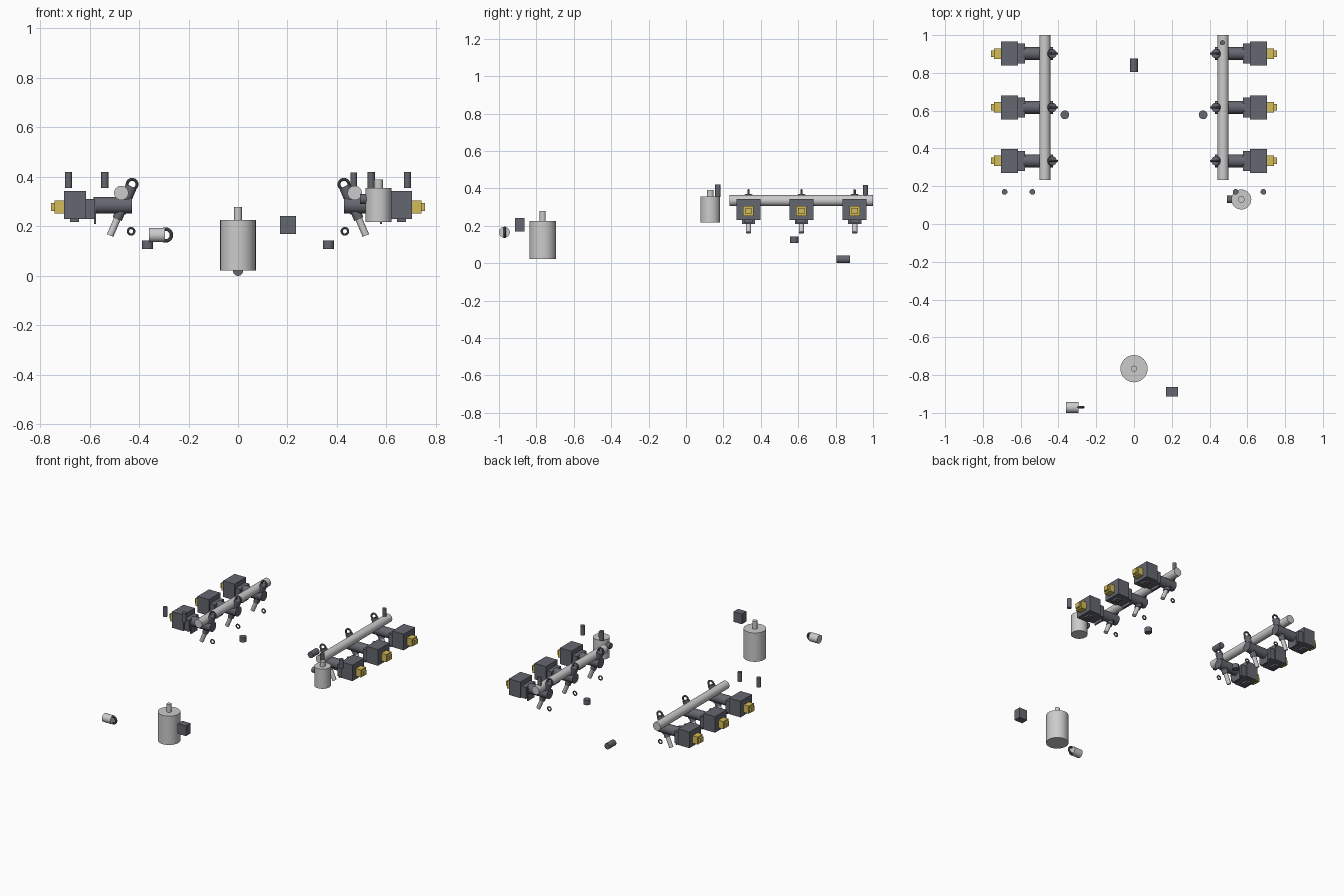
import bpy, math
from mathutils import Vector

if "Cube" in bpy.data.objects:
    bpy.data.objects.remove(bpy.data.objects["Cube"])


def mat(name, col):
    m = bpy.data.materials.new(name)
    m.diffuse_color = (*col, 1)
    m.use_nodes = True
    m.node_tree.nodes["Principled BSDF"].inputs["Base Color"].default_value = m.diffuse_color
    return m


DARK = mat("dark_grey", (0.13, 0.135, 0.16))
YELLOW = mat("yellow", (0.65, 0.5, 0.1))


def finish(name, m, smooth):
    ob = bpy.context.object
    ob.name = name
    if m:
        ob.data.materials.append(m)
    if smooth:
        bpy.ops.object.shade_smooth_by_angle(angle=math.radians(35))
    return ob


def rod(name, a, b, r, m=None, r2=None):
    """Cylinder or cone between two points."""
    a, b = Vector(a), Vector(b)
    d = b - a
    bpy.ops.mesh.primitive_cone_add(vertices=32, radius1=r, radius2=r if r2 is None else r2,
                                    depth=d.length, location=(a + b) / 2,
                                    rotation=d.to_track_quat('Z', 'Y').to_euler())
    return finish(name, m, True)


def box(name, x, y, z, m=None):
    """Box from ranges on each axis."""
    bpy.ops.mesh.primitive_cube_add(size=1, location=[(p[0] + p[1]) / 2 for p in (x, y, z)])
    bpy.context.object.scale = [abs(p[1] - p[0]) for p in (x, y, z)]
    bpy.ops.object.transform_apply(location=False, rotation=False, scale=True)
    return finish(name, m, False)


def ring(name, c, R, r):
    """Ring facing the front."""
    bpy.ops.mesh.primitive_torus_add(major_segments=28, minor_segments=10, major_radius=R,
                                     minor_radius=r, location=c, rotation=(math.pi / 2, 0, 0))
    return finish(name, DARK, True)


def injector(s, y):
    # tilted axis running through the rail
    low, high = Vector((s * .517, y, .163)), Vector((s * .428, y, .37))
    at = lambda t: low.lerp(high, t)
    rod("injector_nozzle", at(0), at(.5), .014)
    rod("injector_sleeve", at(.32), at(.5), .02, DARK)
    rod("injector_collar", at(.45), at(.96), .024, DARK)
    ring("injector_top_ring", at(1), .02, .006)
    ring("injector_seal", (s * .432, y, .18), .013, .0045)
    # horizontal body and coil
    rod("injector_body", (s * .428, y, .285), (s * .585, y, .285), .034, DARK)
    box("injector_tab", (s * .573, s * .583), (y - .035, y + .035), (.21, .3), DARK)
    box("coil_neck", (s * .578, s * .616), (y - .053, y + .053), (.23, .311), DARK)
    box("coil_block", (s * .614, s * .703), (y - .064, y + .064), (.23, .343), DARK)
    box("coil_foot", (s * .643, s * .68), (y - .025, y + .025), (.218, .235), DARK)
    # yellow plug
    box("plug_base", (s * .70, s * .742), (y - .028, y + .028), (.252, .305), YELLOW)
    box("plug_tip", (s * .74, s * .756), (y - .017, y + .017), (.262, .295), YELLOW)


for s in (-1, 1):
    # rail with three injectors
    rod("fuel_rail", (s * .472, .232, .335), (s * .472, 1.0, .335), .029)
    for y in (.334, .617, .902):
        injector(s, y)
    # loose dark pegs and sensor
    for x in (.538, .685):
        rod("peg", (s * x, .17, .355), (s * x, .17, .42), .015, DARK)
    rod("knock_sensor", (s * .366, .578, .109), (s * .366, .578, .142), .023, DARK)

# pressure sensor on the right rail, rear sensor
rod("rail_sensor", (.468, .96, .34), (.468, .96, .417), .013, DARK)
rod("rear_sensor", (0, .805, .021), (0, .877, .021), .021, DARK)

# pressure regulator
rod("regulator_body", (.568, .13, .218), (.568, .13, .356), .053)
rod("regulator_stub", (.568, .13, .35), (.568, .13, .39), .018)
rod("regulator_port", (.493, .13, .31), (.54, .13, .31), .02, DARK)

# fuel pump
rod("pump_body", (0, -.766, .022), (0, -.766, .225), .072)
rod("pump_outlet", (0, -.766, .22), (0, -.766, .279), .016)

# relay box
box("relay", (.17, .234), (-.914, -.864), (.17, .242), DARK)

# small valve with ring
rod("valve_body", (-.36, -.971, .165), (-.295, -.971, .165), .029)
ring("valve_ring", (-.293, -.97, .165), .024, .007)
